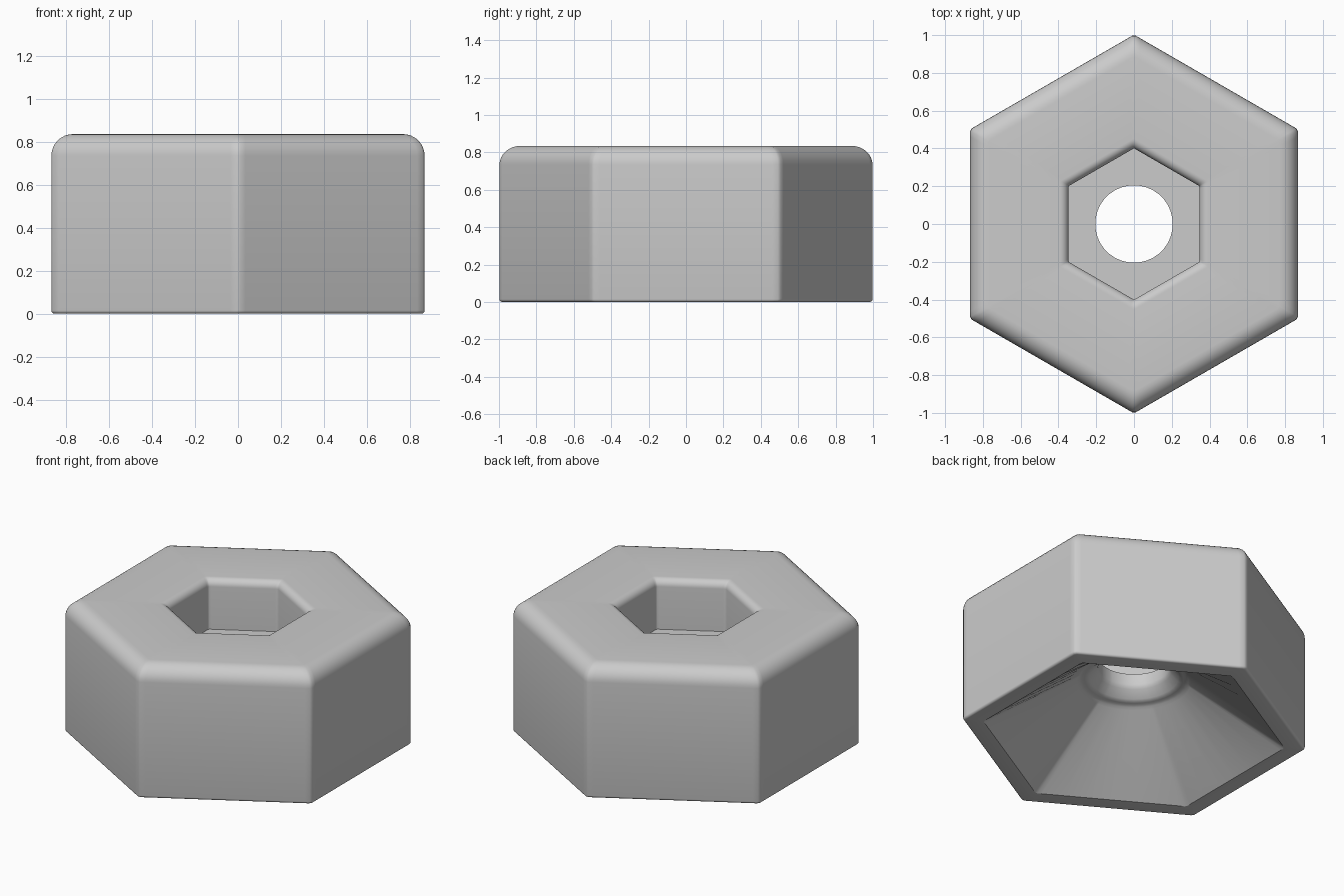
import bpy, bmesh
from math import radians, sin, cos, pi

cube = bpy.data.objects.get("Cube")
if cube:
    bpy.data.objects.remove(cube, do_unlink=True)

# Angles across one hexagon side; the corner itself is left out to form a small chamfer
SIDE = [-29.5, -28, -20, -10, 0, 10, 20, 28, 29.5]


def ring(bm, size, z, hexagonal=True):
    """Add a loop of vertices: hexagon of given apothem, or circle of given radius."""
    verts = []
    for side in range(6):
        for step in SIDE:
            a = radians(side * 60 + step)
            r = size / cos(radians(step)) if hexagonal else size
            verts.append(bm.verts.new((r * cos(a), r * sin(a), z)))
    return verts


def arc(size, z, radius, start, end, steps=8):
    """Points of a rounded edge, as (size, height) pairs."""
    angles = [radians(start + (end - start) * i / steps) for i in range(steps + 1)]
    return [(size + radius * cos(a), z + radius * sin(a)) for a in angles]


HEIGHT, OUTER, SOCKET, FLOOR, HOLE = 0.835, 0.868, 0.347, 0.52, 0.205
TOP_R, LIP_R, FOOT_R = 0.1, 0.045, 0.015

# Outer wall, rounded top edge, socket lip and socket wall
hex_profile = [(0.762, 0)]
hex_profile += arc(OUTER - FOOT_R, FOOT_R, FOOT_R, -90, 0, 4)
hex_profile += arc(OUTER - TOP_R, HEIGHT - TOP_R, TOP_R, 0, 90)
hex_profile += arc(SOCKET + LIP_R, HEIGHT - LIP_R, LIP_R, 90, 180)
hex_profile += [(SOCKET, FLOOR)]

# Through hole, flared mouth and rounded collar above the hollow underside
round_profile = [(HOLE, FLOOR), (HOLE, 0.455), (0.209, 0.44), (0.218, 0.427),
                 (0.258, 0.385), (0.27, 0.377), (0.285, 0.373), (0.3, 0.371),
                 (0.315, 0.364), (0.33, 0.352)]

bm = bmesh.new()
rings = [ring(bm, s, z) for s, z in hex_profile]
rings += [ring(bm, s, z, False) for s, z in round_profile]

# Join each loop to the next, closing the underside from collar back to rim
for low, high in zip(rings, rings[1:] + rings[:1]):
    for i in range(len(low)):
        j = (i + 1) % len(low)
        bm.faces.new((low[i], low[j], high[j], high[i]))
bmesh.ops.recalc_face_normals(bm, faces=bm.faces)

mesh = bpy.data.meshes.new("hex_nut")
bm.to_mesh(mesh)
bm.free()
nut = bpy.data.objects.new("hex_nut", mesh)
bpy.context.collection.objects.link(nut)

# Turn the corners to face front and back
mesh.update()

# Plain grey finish
grey = bpy.data.materials.new("plain grey")
grey.use_nodes = True
colour = (0.6, 0.6, 0.6, 1)
grey.diffuse_color = colour
grey.node_tree.nodes["Principled BSDF"].inputs["Base Color"].default_value = colour
mesh.materials.append(grey)

bpy.ops.object.select_all(action='DESELECT')
nut.select_set(True)
bpy.context.view_layer.objects.active = nut
bpy.ops.object.shade_smooth_by_angle(angle=radians(31))
